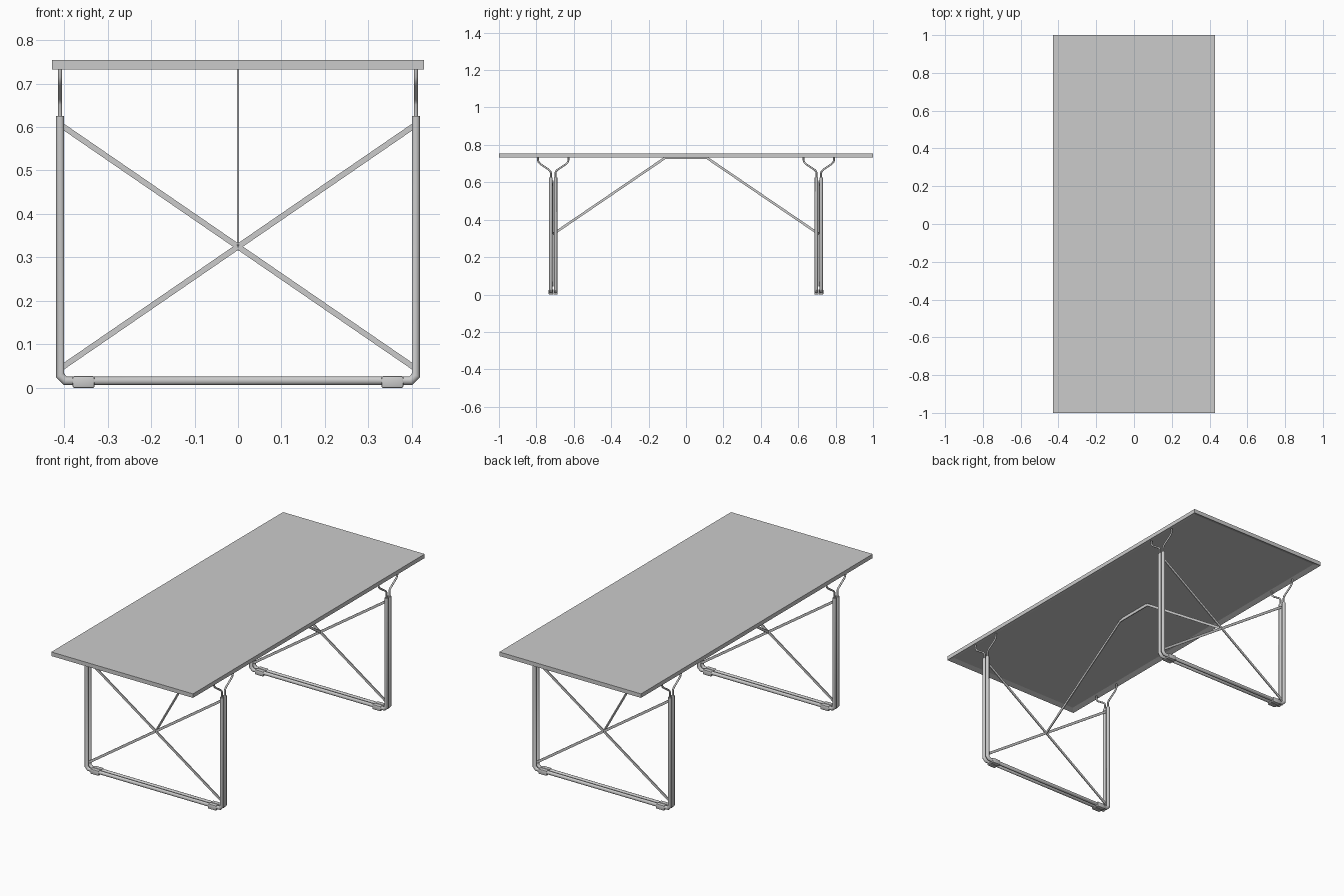
import bpy, bmesh, math
from mathutils import Vector

if "Cube" in bpy.data.objects:
    bpy.data.objects.remove(bpy.data.objects["Cube"])


def finish(name, bm, smooth=True):
    bmesh.ops.recalc_face_normals(bm, faces=bm.faces)
    mesh = bpy.data.meshes.new(name)
    bm.to_mesh(mesh)
    bm.free()
    if smooth:
        for p in mesh.polygons:
            p.use_smooth = True
        mesh.set_sharp_from_angle(angle=math.radians(40))
    obj = bpy.data.objects.new(name, mesh)
    bpy.context.collection.objects.link(obj)
    return obj


def sweep(name, path, normal, profile, smooth=True):
    """Sweep a (side, normal) profile along a planar path with mitred corners."""
    pts, n = [Vector(p) for p in path], Vector(normal)
    bm = bmesh.new()
    rings = []
    for i, p in enumerate(pts):
        a = (p - pts[i - 1]).normalized() if i else None
        b = (pts[i + 1] - p).normalized() if i < len(pts) - 1 else None
        a, b = a or b, b or a
        side = n.cross((a + b).normalized())
        side /= side.dot(n.cross(a))
        rings.append([bm.verts.new(p + side * u + n * v) for u, v in profile])
    k = len(profile)
    for r, s in zip(rings, rings[1:]):
        for j in range(k):
            bm.faces.new((r[j], r[(j + 1) % k], s[(j + 1) % k], s[j]))
    bm.faces.new(rings[0])
    bm.faces.new(rings[-1])
    return finish(name, bm, smooth)


def circle(r, k):
    return [(r * math.cos(2 * math.pi * i / k), r * math.sin(2 * math.pi * i / k)) for i in range(k)]


def rect(w, h):
    return [(-w / 2, -h / 2), (w / 2, -h / 2), (w / 2, h / 2), (-w / 2, h / 2)]


def box(name, centre, size, bevel=0.0):
    bm = bmesh.new()
    bmesh.ops.create_cube(bm, size=1)
    bmesh.ops.scale(bm, vec=size, verts=bm.verts)
    bmesh.ops.translate(bm, vec=centre, verts=bm.verts)
    if bevel:
        bmesh.ops.bevel(bm, geom=bm.edges[:], offset=bevel, segments=2, affect='EDGES', profile=0.5)
    return finish(name, bm, bool(bevel))


# Table top with a recessed underside
bm = bmesh.new()
bmesh.ops.create_cube(bm, size=1)
bmesh.ops.scale(bm, vec=(0.856, 2.0, 0.022), verts=bm.verts)
bmesh.ops.translate(bm, vec=(0, 0, 0.743), verts=bm.verts)
bm.normal_update()
under = [f for f in bm.faces if f.normal.z < -0.9]
bmesh.ops.inset_region(bm, faces=under, thickness=0.038)
bmesh.ops.translate(bm, vec=(0, 0, 0.010), verts=under[0].verts[:])
finish("table_top", bm, False)

LEG_Y, GAP, LEG_X = 0.71, 0.0125, 0.409
tube, wire, bar = circle(0.0095, 16), circle(0.0048, 12), rect(0.013, 0.005)

for end, ey in (("front", -1), ("back", 1)):
    cy = ey * LEG_Y
    for tag, d in (("a", -1), ("b", 1)):
        y = cy + d * GAP
        # U-shaped tube frame
        half = [(LEG_X, 0.625), (LEG_X, 0.029), (0.397, 0.0165)]
        path = [(-x, y, z) for x, z in half] + [(x, y, z) for x, z in reversed(half)]
        sweep(f"{end}_leg_frame_{tag}", path, (0, 1, 0), tube)
        for side, sx in (("left", -1), ("right", 1)):
            # Foot pads
            box(f"{end}_{side}_foot_{tag}", (sx * 0.355, y, 0.0137), (0.05, 0.023, 0.0274), 0.004)
            # Bent rods spreading out under the rim
            rod = [(0.0125, 0.60), (0.0125, 0.652), (0.016, 0.660), (0.023, 0.667),
                   (0.069, 0.698), (0.077, 0.706), (0.081, 0.716), (0.082, 0.734)]
            sweep(f"{end}_{side}_support_rod_{tag}",
                  [(sx * LEG_X, cy + d * o, z) for o, z in rod], (1, 0, 0), wire)
    # Crossed flat bars between the tubes
    for tag, s in (("rising", 1), ("falling", -1)):
        sweep(f"{end}_cross_bar_{tag}",
              [(-s * 0.405, cy, 0.047), (s * 0.405, cy, 0.603)], (0, 1, 0), bar, False)

# Long diagonal brace joining both leg frames to the top
sweep("centre_brace", [(0, -0.712, 0.322), (0, -0.11, 0.732), (0, 0.11, 0.732), (0, 0.712, 0.322)],
      (1, 0, 0), bar, False)
box("brace_pad", (0, 0, 0.7402), (0.005, 0.2, 0.0044))
